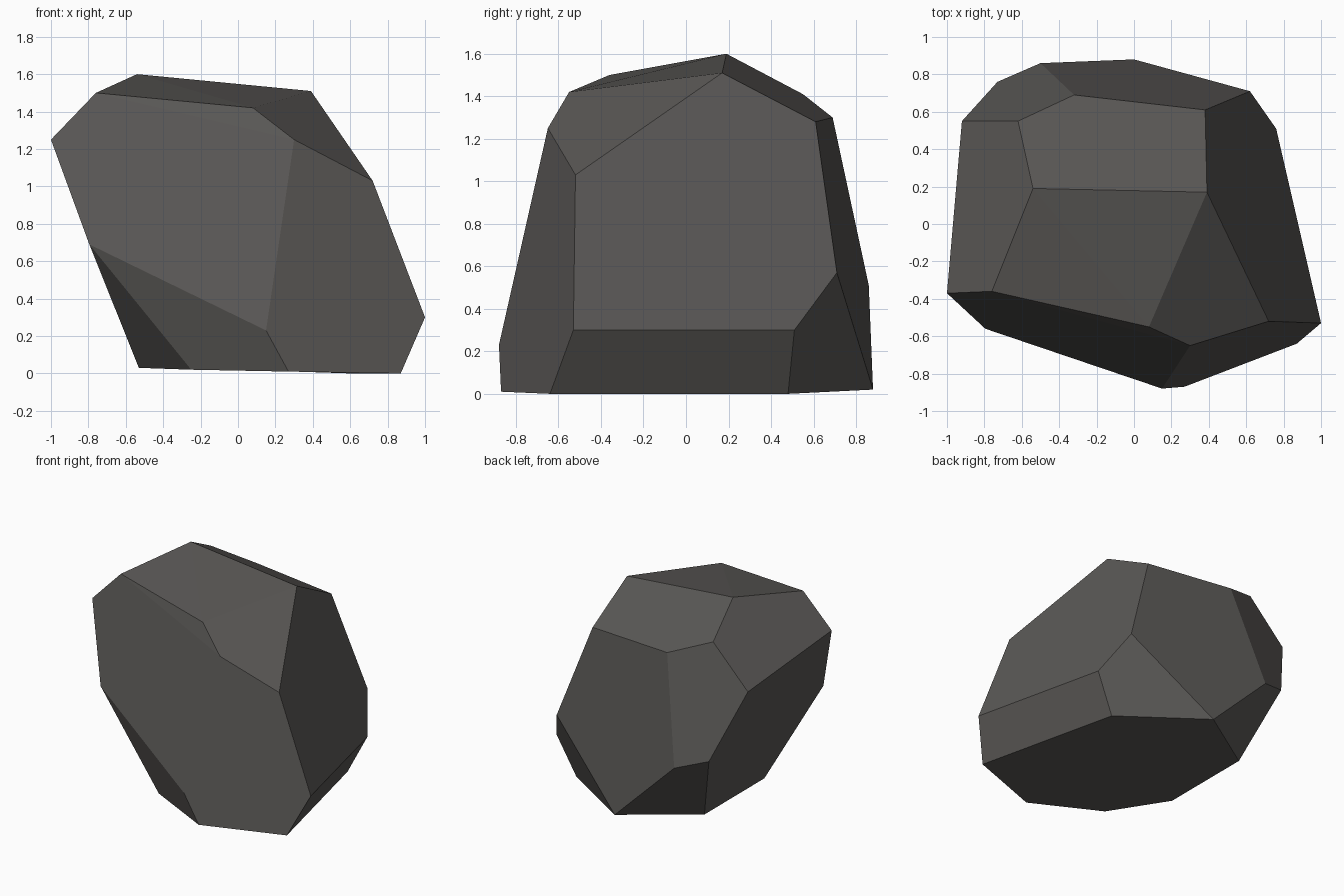
import bpy, bmesh, math

if "Cube" in bpy.data.objects:
    bpy.data.objects.remove(bpy.data.objects["Cube"])

# Corner rings of the chipped boulder, grouped by height
crown = [(-.54, .19, 1.60), (.39, .17, 1.51), (-.76, -.36, 1.50), (.08, -.55, 1.42)]
shoulder = [(-.62, .55, 1.41), (-.32, .69, 1.30), (.38, .61, 1.28), (.30, -.65, 1.25),
            (-1.0, -.37, 1.25), (-.92, .55, 1.10), (.72, -.52, 1.03)]
waist = [(-.795, -.56, .69), (-.73, .76, .585), (.62, .71, .57), (-.50, .86, .51),
         (1.0, -.53, .30), (.76, .51, .30), (.15, -.88, .23)]
base = [(-.53, -.21, .03), (-.53, .53, .03), (-.25, -.62, .02), (0, .88, .02),
        (.27, -.87, .01), (.87, -.64, 0), (.61, .48, 0)]

# Wrap the corners in a convex skin and merge coplanar triangles
bm = bmesh.new()
for co in crown + shoulder + waist + base:
    bm.verts.new(co)
bmesh.ops.convex_hull(bm, input=bm.verts[:])
bmesh.ops.dissolve_limit(bm, angle_limit=math.radians(2.5),
                         verts=bm.verts[:], edges=bm.edges[:])
bmesh.ops.recalc_face_normals(bm, faces=bm.faces[:])
mesh = bpy.data.meshes.new("boulder")
bm.to_mesh(mesh)
bm.free()

# Dark stone colour, flat shaded
stone = bpy.data.materials.new("dark grey stone")
stone.diffuse_color = (.10, .095, .09, 1)
stone.use_nodes = True
stone.node_tree.nodes["Principled BSDF"].inputs["Base Color"].default_value = stone.diffuse_color
mesh.materials.append(stone)
boulder = bpy.data.objects.new("boulder", mesh)
bpy.context.collection.objects.link(boulder)
